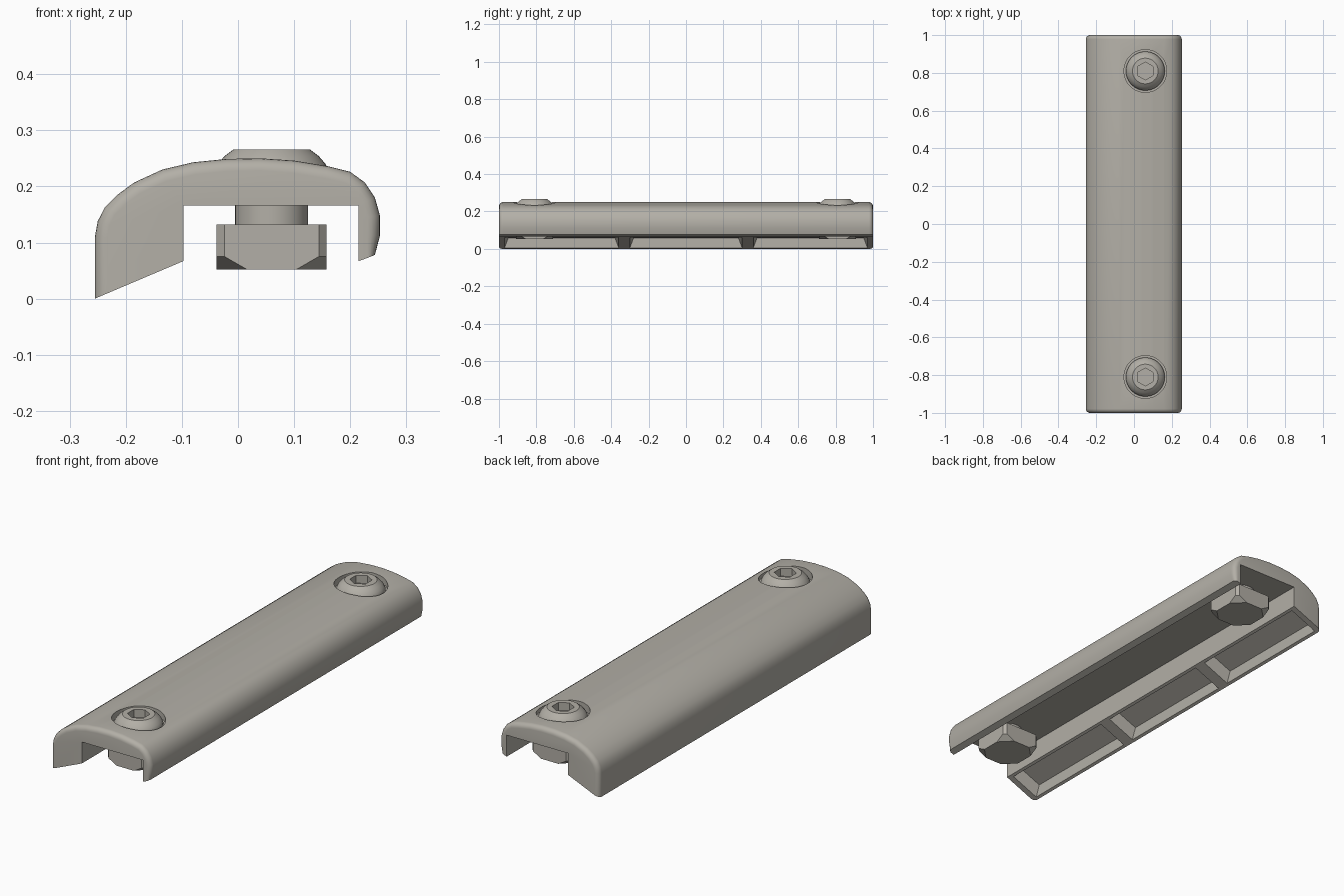
import bpy, bmesh
from math import sin, cos, pi, radians, hypot
from mathutils import Vector

cube = bpy.data.objects.get("Cube")
if cube:
    bpy.data.objects.remove(cube, do_unlink=True)

metal = bpy.data.materials.new("warm_grey_metal")
metal.use_nodes = True
COLOUR = (0.45, 0.43, 0.385, 1)
metal.diffuse_color = COLOUR
metal.node_tree.nodes["Principled BSDF"].inputs["Base Color"].default_value = COLOUR


def loft(name, rings):
    """Join equal-length rings of points into a closed solid."""
    bm = bmesh.new()
    loops = [[bm.verts.new(p) for p in ring] for ring in rings]
    n = len(loops[0])
    for a, b in zip(loops, loops[1:]):
        for i in range(n):
            j = (i + 1) % n
            bm.faces.new((a[i], a[j], b[j], b[i]))
    bm.faces.new(loops[0])
    bm.faces.new(loops[-1])
    bmesh.ops.recalc_face_normals(bm, faces=bm.faces)
    mesh = bpy.data.meshes.new(name)
    bm.to_mesh(mesh)
    bm.free()
    mesh.materials.append(metal)
    obj = bpy.data.objects.new(name, mesh)
    bpy.context.collection.objects.link(obj)
    return obj


def circle(x, y, z, r, sides, turn=0.0):
    return [(x + r * cos(turn + 2 * pi * i / sides),
             y + r * sin(turn + 2 * pi * i / sides), z) for i in range(sides)]


def activate(obj):
    bpy.ops.object.select_all(action="DESELECT")
    obj.select_set(True)
    bpy.context.view_layer.objects.active = obj


def cut(obj, cutter):
    mod = obj.modifiers.new("cut", "BOOLEAN")
    mod.operation, mod.solver, mod.object = "DIFFERENCE", "EXACT", cutter
    activate(obj)
    bpy.ops.object.modifier_apply(modifier=mod.name)
    bpy.data.objects.remove(cutter, do_unlink=True)


def smooth(obj, angle=32):
    activate(obj)
    bpy.ops.object.shade_smooth_by_angle(angle=radians(angle))


# Cover cross-section: outer skin from the deep side to the lip, then channel
OUTER = [(-.255, 0), (-.255, .11), (-.25, .138), (-.237, .163), (-.215, .185),
         (-.185, .207), (-.135, .23), (-.08, .243), (-.02, .249), (.04, .25),
         (.1, .246), (.16, .236), (.2, .226), (.226, .207), (.244, .18),
         (.253, .148), (.253, .112), (.244, .078)]
INNER = [(.215, .067), (.215, .166), (-.097, .166), (-.097, .067)]
SLOPE = .067 / .158


def section(y, d):
    pts = []
    last = len(OUTER) - 1
    for i, (x, z) in enumerate(OUTER):
        if i == 0:
            x, z = x + d, z + d * SLOPE
        elif i == last:
            x, z = x - d * .6, z - d * .25
        else:
            (ax, az), (bx, bz) = OUTER[i - 1], OUTER[i + 1]
            length = hypot(bx - ax, bz - az)
            x, z = x + d * (bz - az) / length, z - d * (bx - ax) / length
        pts.append((x, y, z))
    return pts + [(x, y, z) for x, z in INNER]


R = .022
STEPS = 5
round_end = [(1 - R + R * sin(t), R * (1 - cos(t)))
             for t in (i * pi / 2 / STEPS for i in range(STEPS + 1))]
rings = [section(-y, d) for y, d in reversed(round_end)]
rings += [section(y, d) for y, d in round_end]
cover = loft("cover", rings)

# Round recesses for the bolt heads
BOLT_X, BOLT_Y = .06, .81
for side in (-1, 1):
    cut(cover, loft("recess_cutter", [circle(BOLT_X, side * BOLT_Y, z, .113, 48)
                                      for z in (.215, .35)]))

# Three tapered pockets in the sloping underside of the deep side
along = Vector((1, 0, SLOPE)).normalized()
up = Vector((-along.z, 0, along.x))
origin = Vector((-.255, 0, 0))


def pocket_ring(y0, y1, depth):
    inset = .4 * depth
    u0, u1 = .014 + inset, .158 - inset
    return [origin + along * u + up * depth + Vector((0, y, 0))
            for u, y in ((u0, y0 + inset), (u1, y0 + inset),
                         (u1, y1 - inset), (u0, y1 - inset))]


for y0, y1 in ((-.97, -.36), (-.3, .3), (.36, .97)):
    cut(cover, loft("pocket_cutter", [pocket_ring(y0, y1, d) for d in (-.01, .05)]))
smooth(cover)


def corner_cut_square(y, z, half, c):
    e = half - c
    return [(BOLT_X + px, y + py, z) for px, py in
            ((half, -e), (half, e), (e, half), (-e, half),
             (-half, e), (-half, -e), (-e, -half), (e, -half))]


# Bolts with domed heads and hexagonal sockets, and the nuts beneath
HEAD = [(.065, .125), (.065, .2), (.103, .214), (.103, .226),
        (.096, .24), (.084, .254), (.068, .266)]
for side, label in ((-1, "front"), (1, "back")):
    y = side * BOLT_Y
    bolt = loft(label + "_bolt", [circle(BOLT_X, y, z, r, 40) for r, z in HEAD])
    cut(bolt, loft("socket_cutter", [circle(BOLT_X, y, z, .047, 6, pi / 2)
                                     for z in (.23, .3)]))
    smooth(bolt)
    loft(label + "_nut", [corner_cut_square(y, z, .098, c)
                          for z, c in ((.052, .054), (.075, .014), (.132, .014))])
